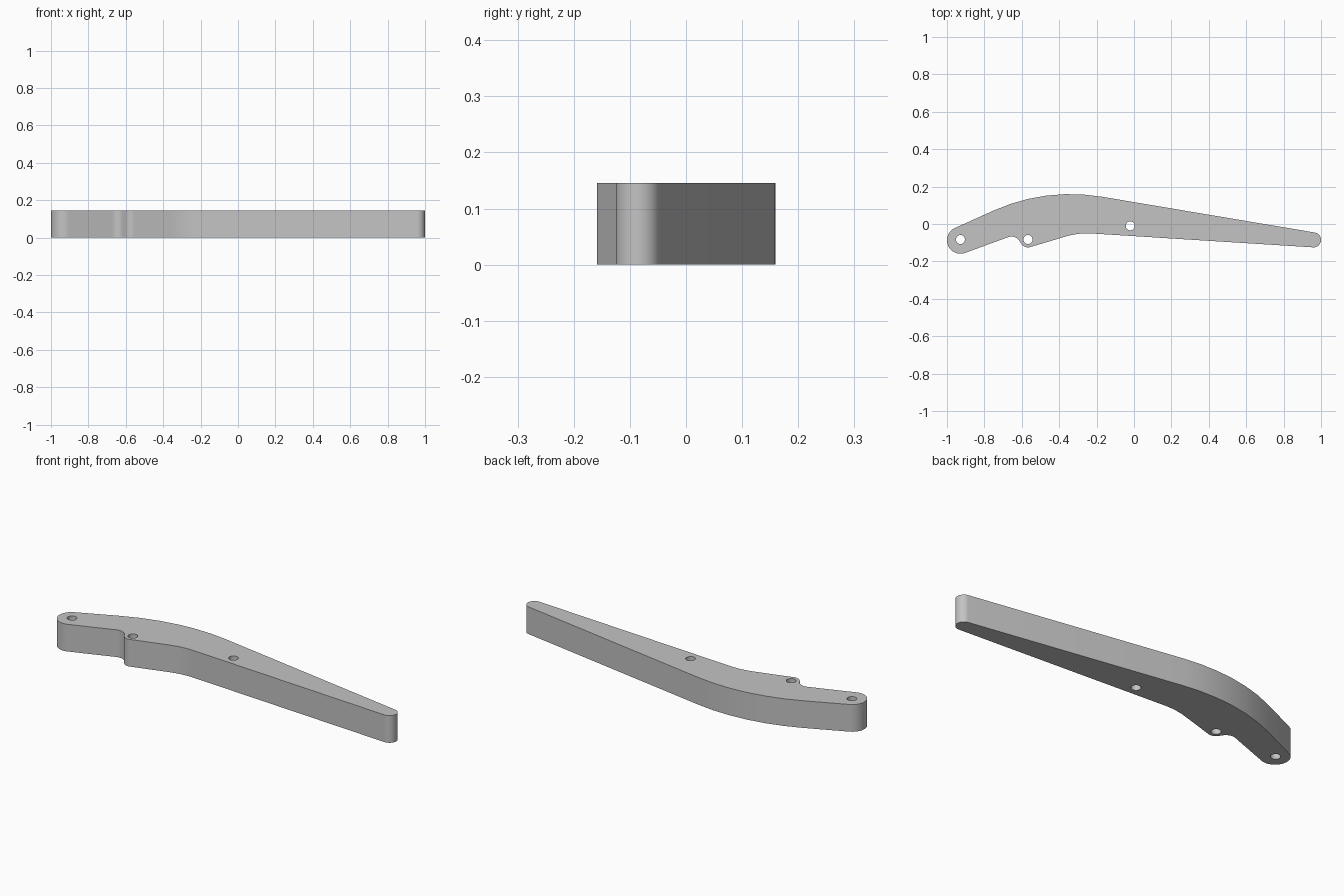
import bpy
import bmesh
from math import acos, atan2, ceil, cos, pi, sin, tau
from mathutils import Vector

THICKNESS = 0.146
HOLE_RADIUS = 0.024

cube = bpy.data.objects.get("Cube")
if cube:
    bpy.data.objects.remove(cube)

# Outline arcs, counterclockwise: centre and radius (negative = concave)
ARCS = [
    (Vector((-0.928, -0.087)), 0.072),   # pivot end
    (Vector((-0.655, -0.117)), -0.05),   # notch
    (Vector((-0.567, -0.083)), 0.042),   # small lobe
    (Vector((-0.25, -0.45)), -0.4),      # inner bend
    (Vector((0.96, -0.085)), 0.04),      # tip
    (Vector((-0.34, -0.84)), 1.0),       # outer bend
]
HOLES = [(-0.928, -0.083), (-0.567, -0.083), (-0.02, -0.01)]


def tangent_angle(a, b):
    """Outward normal angle of the straight edge joining two arcs."""
    d = b[0] - a[0]
    ratio = max(-1, min(1, (a[1] - b[1]) / d.length))
    return atan2(d.y, d.x) - acos(ratio)


def arc_points(centre, radius, start, sweep):
    steps = max(6, ceil(abs(sweep) / (pi / 28)))
    angles = [start + sweep * i / steps for i in range(steps + 1)]
    return [centre + radius * Vector((cos(t), sin(t))) for t in angles]


def outline():
    points = []
    for i, arc in enumerate(ARCS):
        start = tangent_angle(ARCS[i - 1], arc)
        end = tangent_angle(arc, ARCS[(i + 1) % len(ARCS)])
        sweep = (end - start) % tau
        if arc[1] < 0:
            sweep -= tau
        points += arc_points(*arc, start, sweep)
    return points


def add_loop(bm, points):
    verts = [bm.verts.new((p.x, p.y, 0)) for p in points]
    return [bm.edges.new((v, verts[i - 1])) for i, v in enumerate(verts)]


# Flat plate with three pin holes, extruded to full thickness
bm = bmesh.new()
edges = add_loop(bm, outline())
for hole in HOLES:
    edges += add_loop(bm, arc_points(Vector(hole), HOLE_RADIUS, 0, tau)[:-1])
bmesh.ops.triangle_fill(bm, edges=edges, use_beauty=True, normal=(0, 0, 1))
extruded = bmesh.ops.extrude_face_region(bm, geom=bm.faces[:], use_keep_orig=True)
top = [g for g in extruded["geom"] if isinstance(g, bmesh.types.BMVert)]
bmesh.ops.translate(bm, verts=top, vec=(0, 0, THICKNESS))
bmesh.ops.recalc_face_normals(bm, faces=bm.faces[:])

mesh = bpy.data.meshes.new("lever_arm")
bm.to_mesh(mesh)
bm.free()
arm = bpy.data.objects.new("lever_arm", mesh)
bpy.context.collection.objects.link(arm)

# Plain grey material
grey = bpy.data.materials.new("plain_grey")
grey.use_nodes = True
colour = (0.55, 0.55, 0.55, 1)
grey.diffuse_color = colour
grey.node_tree.nodes["Principled BSDF"].inputs["Base Color"].default_value = colour
mesh.materials.append(grey)

# Smooth rounded walls, sharp rims
bpy.ops.object.select_all(action="DESELECT")
arm.select_set(True)
bpy.context.view_layer.objects.active = arm
bpy.ops.object.shade_smooth_by_angle()
